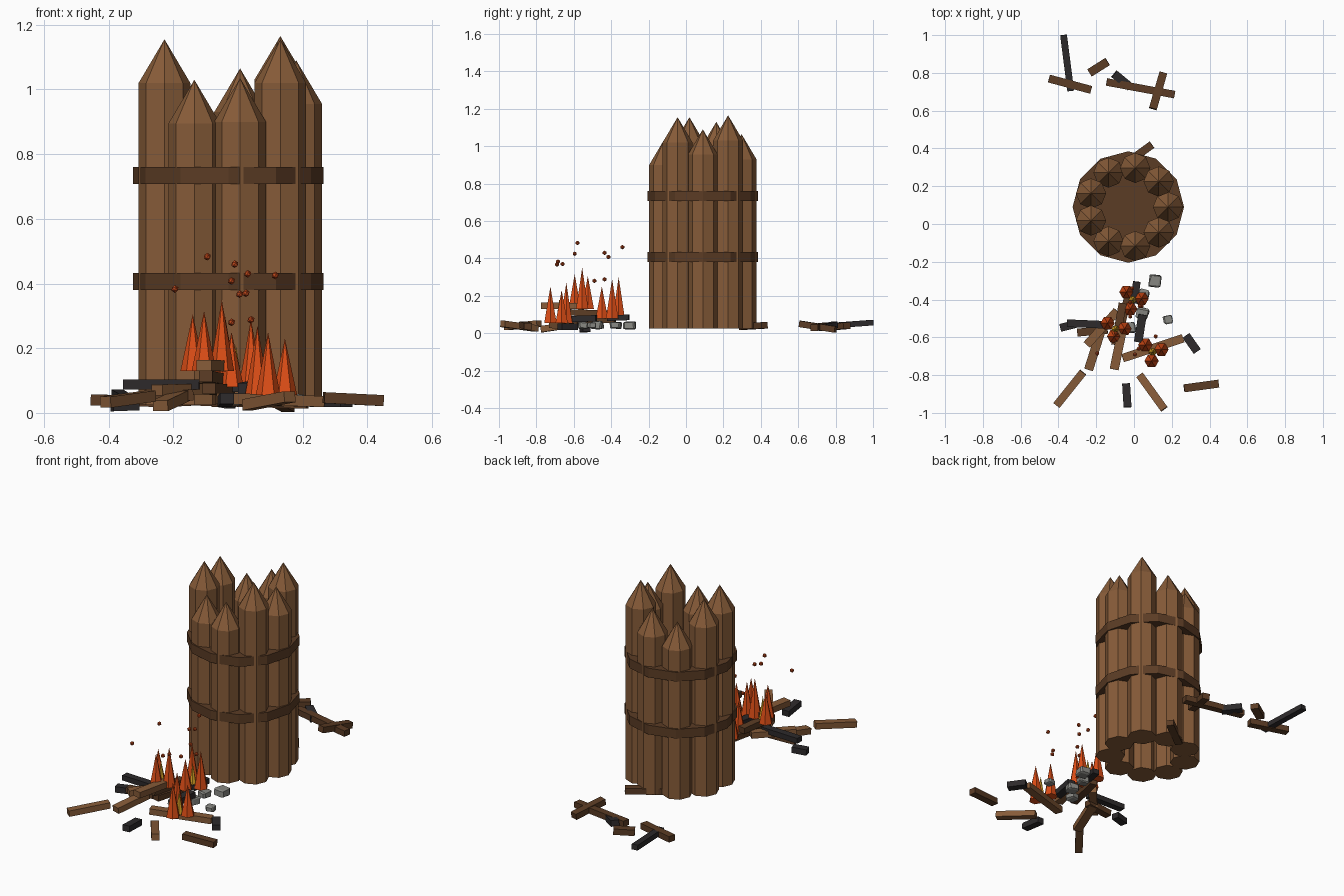
import bpy, bmesh, math, random
from mathutils import Vector, Matrix

random.seed(4)
old = bpy.data.objects.get("Cube")
if old:
    bpy.data.objects.remove(old, do_unlink=True)


def material(name, r, g, b):
    m = bpy.data.materials.new(name)
    m.use_nodes = True
    m.diffuse_color = (r, g, b, 1)
    m.node_tree.nodes["Principled BSDF"].inputs["Base Color"].default_value = (r, g, b, 1)
    return m


LOG = material("log brown", 0.24, 0.105, 0.04)
DARK = material("dark wood", 0.105, 0.045, 0.018)
CHAR = material("charcoal", 0.026, 0.023, 0.024)
STONE = material("stone grey", 0.24, 0.24, 0.22)
FLAME = material("flame orange", 0.72, 0.075, 0.008)
CORE = material("flame yellow", 0.8, 0.42, 0.02)
EMBER = material("ember red", 0.5, 0.06, 0.01)


def finish(bm, name, mat):
    bmesh.ops.recalc_face_normals(bm, faces=bm.faces)
    me = bpy.data.meshes.new(name)
    bm.to_mesh(me)
    bm.free()
    me.materials.append(mat)
    ob = bpy.data.objects.new(name, me)
    bpy.context.scene.collection.objects.link(ob)
    return ob


def cone(name, mat, x, y, z0, z1, r0, r1, sides):
    bm = bmesh.new()
    bmesh.ops.create_cone(bm, cap_ends=True, segments=sides, radius1=r0, radius2=r1,
                          depth=z1 - z0, matrix=Matrix.Translation((x, y, (z0 + z1) / 2))
                          @ Matrix.Rotation(math.pi / 2, 4, 'Z'))
    return finish(bm, name, mat)


def beam(name, mat, a, b, width=0.042, thick=0.034):
    # squared timber running from a to b
    a, b = Vector(a), Vector(b)
    d = b - a
    side = d.cross(Vector((0, 0, 1))).normalized()
    up = side.cross(d).normalized()
    rot = Matrix((d.normalized(), side, up)).transposed().to_4x4()
    bm = bmesh.new()
    bmesh.ops.create_cube(bm, size=1, matrix=Matrix.Translation((a + b) / 2) @ rot
                          @ Matrix.Diagonal((d.length, width, thick, 1)))
    return finish(bm, name, mat)


# Palisade tower: a ring of sharpened logs
CX, CY = -0.03, 0.09
TIPS = [1.09, 1.165, 1.065, 1.015, 1.13, 1.155, 1.03, 1.035, 1.155]
for i, tip in enumerate(TIPS):
    a = math.tau * i / len(TIPS)
    x, y = CX + 0.21 * math.cos(a), CY + 0.21 * math.sin(a)
    bm = bmesh.new()
    rings = [[bm.verts.new((x + 0.08 * math.cos(k * math.pi / 4),
                            y + 0.08 * math.sin(k * math.pi / 4), z)) for k in range(8)]
             for z in (0.025, tip - 0.135)]
    point = bm.verts.new((x, y, tip))
    bm.faces.new(rings[0])
    for k in range(8):
        n = (k + 1) % 8
        bm.faces.new((rings[0][k], rings[0][n], rings[1][n], rings[1][k]))
        bm.faces.new((rings[1][k], rings[1][n], point))
    finish(bm, f"wall_log_{i}", LOG)

# Bands, solid across the tower
for name, z in (("lower_band", 0.38), ("upper_band", 0.708)):
    cone(name, DARK, CX, CY, z, z + 0.053, 0.295, 0.295, 12)

# Scattered timbers behind the tower
beam("rear_charred_beam", CHAR, (-0.373, 1.0, 0.057), (-0.335, 0.705, 0.035), 0.036, 0.03)
beam("rear_plank_a", DARK, (-0.45, 0.77, 0.04), (-0.227, 0.71, 0.035))
beam("rear_plank_b", DARK, (-0.235, 0.80, 0.035), (-0.14, 0.86, 0.04), 0.045)
beam("rear_plank_c", DARK, (-0.145, 0.752, 0.04), (0.215, 0.685, 0.03), 0.04)
beam("rear_charred_stub", CHAR, (-0.105, 0.795, 0.045), (-0.02, 0.725, 0.03), 0.045)
beam("rear_plank_d", DARK, (0.155, 0.80, 0.02), (0.10, 0.61, 0.05))
beam("wall_foot_plank", DARK, (-0.07, 0.30, 0.035), (0.095, 0.42, 0.042))

# Timbers of the burning heap
beam("heap_charred_beam", CHAR, (-0.355, -0.525, 0.088), (-0.12, -0.535, 0.088), 0.04, 0.03)
beam("heap_plank_a", DARK, (-0.3, -0.575, 0.05), (-0.14, -0.56, 0.055))
beam("heap_plank_b", LOG, (-0.25, -0.64, 0.07), (-0.09, -0.46, 0.075), 0.045)
beam("heap_plank_c", LOG, (-0.24, -0.77, 0.022), (-0.17, -0.55, 0.055), 0.048)
beam("heap_plank_d", LOG, (-0.105, -0.77, 0.147), (-0.06, -0.55, 0.145), 0.048)
beam("heap_plank_e", DARK, (-0.1, -0.64, 0.112), (-0.06, -0.42, 0.105))
beam("heap_plank_f", DARK, (-0.09, -0.62, 0.075), (-0.03, -0.38, 0.07))
beam("heap_charred_stub_a", CHAR, (0.015, -0.305, 0.085), (0.0, -0.42, 0.08), 0.04, 0.03)
beam("heap_charred_stub_b", CHAR, (0.045, -0.48, 0.08), (0.022, -0.625, 0.075), 0.045)
beam("heap_plank_g", LOG, (-0.06, -0.71, 0.045), (0.26, -0.605, 0.035), 0.045)
beam("heap_charred_stub_c", CHAR, (0.275, -0.59, 0.035), (0.335, -0.675, 0.035), 0.045)

# Loose timbers in front
beam("front_plank_a", DARK, (0.265, -0.87, 0.047), (0.448, -0.845, 0.038))
beam("front_plank_b", LOG, (-0.41, -0.96, 0.033), (-0.27, -0.785, 0.052))
beam("front_charred_stub", CHAR, (-0.042, -0.845, 0.035), (-0.034, -0.97, 0.045))
beam("front_plank_c", LOG, (0.03, -0.8, 0.025), (0.16, -0.98, 0.05))
beam("front_charred_bit", CHAR, (-0.39, -0.55, 0.022), (-0.31, -0.53, 0.025))

# Rubble stones
STONES = [(0.11, -0.30, 0.066), (0.045, -0.475, 0.062), (0.18, -0.505, 0.046),
          (0.05, -0.375, 0.055), (-0.02, -0.55, 0.055)]
for i, (x, y, s) in enumerate(STONES):
    bm = bmesh.new()
    bmesh.ops.create_cube(bm, size=1)
    bmesh.ops.bevel(bm, geom=bm.edges[:], offset=0.14, segments=1, affect='EDGES')
    for v in bm.verts:
        v.co += Vector([random.uniform(-0.06, 0.06) for _ in range(3)])
    bm.transform(Matrix.Translation((x, y, 0.042))
                 @ Matrix.Rotation(random.uniform(-0.3, 0.3), 4, 'Z')
                 @ Matrix.Diagonal((s, s, s * 0.65, 1)))
    finish(bm, f"stone_{i}", STONE)

# Flames: three clusters, each with a yellow core; entries are x, y, tip
CLUSTERS = [
    (0.08, [(-0.04, -0.36, 0.30), (0.04, -0.395, 0.29), (-0.02, -0.45, 0.25)]),
    (0.13, [(-0.14, -0.525, 0.305), (-0.105, -0.595, 0.315), (-0.05, -0.555, 0.35)]),
    (0.055, [(0.06, -0.64, 0.27), (0.145, -0.665, 0.23), (0.093, -0.725, 0.25)]),
]
for c, (base, tongues) in enumerate(CLUSTERS):
    for i, (x, y, tip) in enumerate(tongues):
        cone(f"flame_{c}_{i}", FLAME, x, y, base, tip, 0.038, 0, 6)
    mx, my = (sum(t[k] for t in tongues) / 3 for k in (0, 1))
    cone(f"flame_core_{c}", CORE, mx, my, base, base + 0.13, 0.022, 0, 6)

# Floating embers
EMBERS = [(-0.095, -0.58, 0.483), (-0.01, -0.34, 0.46), (0.03, -0.435, 0.43),
          (0.115, -0.595, 0.425), (-0.02, -0.415, 0.408), (-0.195, -0.685, 0.383),
          (0.005, -0.69, 0.367), (0.025, -0.66, 0.37), (-0.02, -0.49, 0.28), (0.04, -0.435, 0.288)]
for i, p in enumerate(EMBERS):
    bm = bmesh.new()
    bmesh.ops.create_icosphere(bm, subdivisions=1, radius=0.012, matrix=Matrix.Translation(p))
    finish(bm, f"ember_{i}", EMBER)
